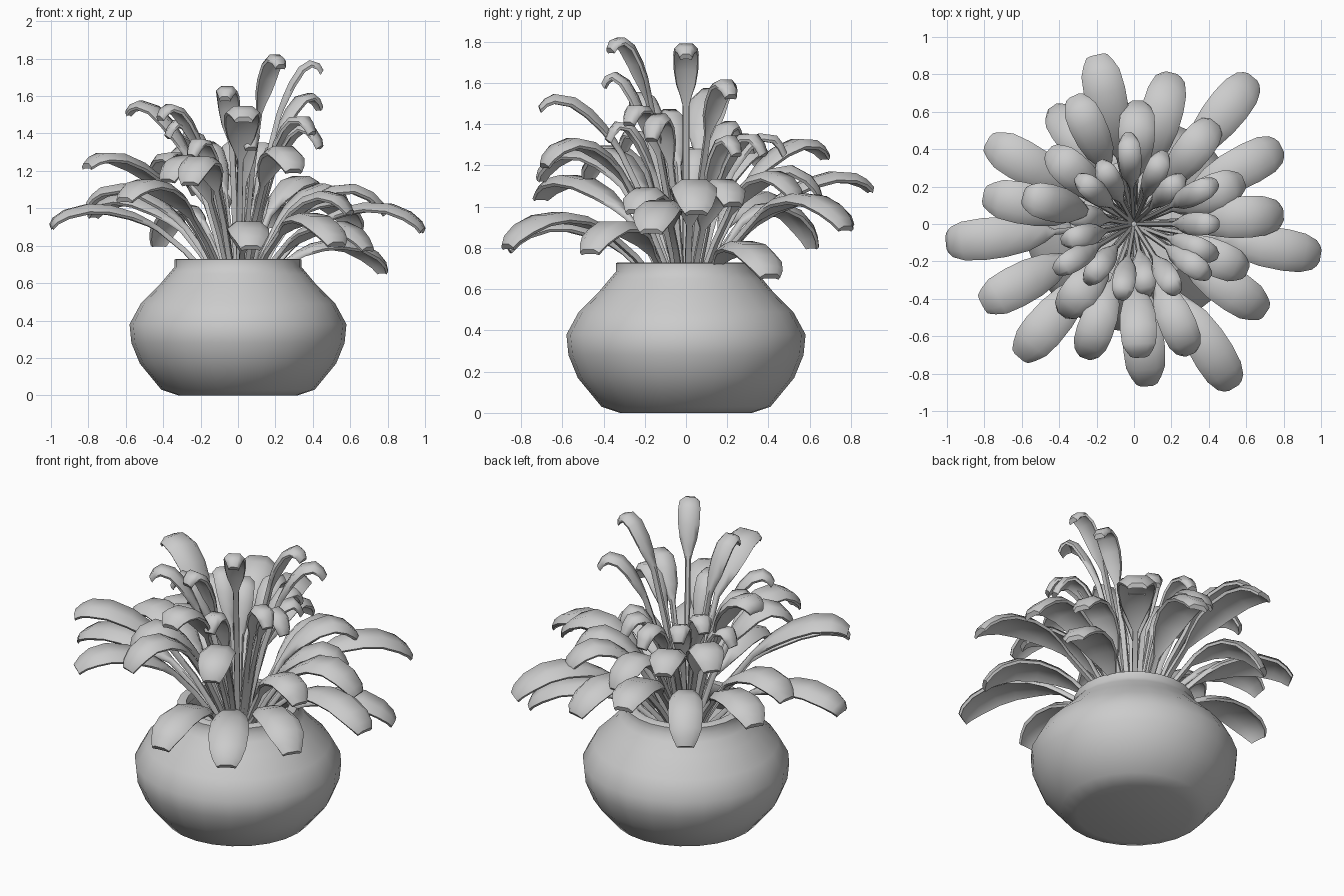
import bpy, bmesh, math
from mathutils import Vector

cube = bpy.data.objects.get("Cube")
if cube:
    bpy.data.objects.remove(cube, do_unlink=True)

grey = bpy.data.materials.new("plain grey")
grey.diffuse_color = (0.6, 0.6, 0.6, 1)
grey.use_nodes = True
grey.node_tree.nodes["Principled BSDF"].inputs["Base Color"].default_value = (0.6, 0.6, 0.6, 1)


def finish(bm, name, angle):
    """Turn a bmesh into a shaded object with the shared material."""
    bmesh.ops.recalc_face_normals(bm, faces=bm.faces)
    mesh = bpy.data.meshes.new(name)
    bm.to_mesh(mesh)
    bm.free()
    mesh.materials.append(grey)
    obj = bpy.data.objects.new(name, mesh)
    bpy.context.collection.objects.link(obj)
    bpy.ops.object.select_all(action='DESELECT')
    obj.select_set(True)
    bpy.context.view_layer.objects.active = obj
    bpy.ops.object.shade_smooth_by_angle(angle=math.radians(angle))


def loft(bm, rings):
    """Skin closed rings of points and cap both ends."""
    loops = [[bm.verts.new(p) for p in ring] for ring in rings]
    for a, b in zip(loops, loops[1:]):
        for i in range(len(a)):
            j = (i + 1) % len(a)
            bm.faces.new((a[i], a[j], b[j], b[i]))
    bm.faces.new(loops[0])
    bm.faces.new(loops[-1])


def lathe(name, profile, sides=24):
    bm = bmesh.new()
    turn = [math.tau * i / sides for i in range(sides)]
    loft(bm, [[(r * math.cos(a), r * math.sin(a), z) for a in turn] for r, z in profile])
    finish(bm, name, 45)


# Pot: outer belly, rim band, then the hollow inside
lathe("pot", [(0.32, 0), (0.41, 0.03), (0.525, 0.17), (0.57, 0.28), (0.58, 0.38),
              (0.52, 0.49), (0.42, 0.59), (0.37, 0.65), (0.34, 0.685), (0.34, 0.725),
              (0.33, 0.73), (0.29, 0.73), (0.29, 0.68), (0.36, 0.6), (0.45, 0.5)])

BASE = 0.45
CURL = 0.05
# Blade outline: distance back from the tip, and share of full width
OUTLINE = [(1, 0.1), (0.88, 0.45), (0.72, 0.78), (0.52, 0.96), (0.32, 1),
           (0.15, 0.93), (0.05, 0.72), (0, 0.5)]


def arch_path(reach, peak, fall):
    """Sample an arching stem as (radius, height) points."""
    p = [Vector(c) for c in ((0.02, BASE), (0.24 * reach, BASE + 0.55 * (peak - BASE)),
                             (0.6 * reach, peak + 0.5 * fall + 0.03), (reach, peak - fall + CURL))]
    pts = []
    for i in range(61):
        t = i / 60
        s = 1 - t
        pts.append(p[0] * s**3 + p[1] * 3 * s * s * t + p[2] * 3 * s * t * t + p[3] * t**3)
    k = (peak - BASE) / (max(q.y for q in pts) - BASE)
    return [Vector((q.x, BASE + (q.y - BASE) * k)) for q in pts]


def add_leaf(bm, x, y, peak, fall, half, blade):
    path = arch_path(math.hypot(x, y), peak - 0.01, fall)
    out = Vector((x, y, 0)).normalized()
    side = Vector((-out.y, out.x, 0))
    dist = [0]
    for a, b in zip(path, path[1:]):
        dist.append(dist[-1] + (b - a).length)
    total = dist[-1]
    blade = min(blade, total * 0.72)
    stations = [((total - blade) * f, 0) for f in (0, 0.35, 0.7)]
    stations += [(total - u * blade, w) for u, w in OUTLINE]
    rings = []
    for d, share in stations:
        i = min(range(len(path)), key=lambda n: abs(dist[n] - d))
        a, b = path[max(i - 1, 0)], path[min(i + 1, len(path) - 1)]
        tan = (b - a).normalized()
        up = out * -tan.y + Vector((0, 0, tan.x))
        mid = out * path[i].x + Vector((0, 0, path[i].y))
        w = max(share * half, 0.016)
        sag = 0.24 * w * share
        thick = 0.014
        # Arched section: top skin from left to right, then underside back
        section = [(-1, -sag), (-0.55, thick), (0.55, thick), (1, -sag),
                   (0.9, -sag - thick), (0.5, -thick), (-0.5, -thick), (-0.9, -sag - thick)]
        rings.append([mid + side * (u * w) + up * v for u, v in section])
    # Curl the tip downward
    for ring, part in zip(rings[-3:], (0.15, 0.5, 1)):
        for point in ring:
            point.z -= CURL * part
    loft(bm, rings)


# Each leaf: tip x, tip y, top of the arch, fall from there to the tip
large = [(-.2, .9, 1.17, .1), (.2, .8, 1.06, .19), (.63, .78, 1.06, .2), (.78, .41, .83, .18),
         (.79, .05, 1.13, .2), (.99, -.17, 1.03, .18), (.7, -.47, .93, .17), (.53, -.87, .97, .19),
         (.07, -.86, .93, .16), (-.61, -.71, 1.15, .13), (-.81, -.43, 1.3, .08),
         (-1, -.1, 1.02, .14), (-.8, .15, 1.13, .14), (-.78, .44, 1.07, .13)]
medium = [(.03, -.71, 1.55, .09), (.3, -.69, 1.33, .18), (-.26, -.71, 1.28, .2),
          (-.43, .62, 1.02, .25), (-.32, .68, 1.33, .11), (.43, .54, 1.17, .17),
          (.02, .65, 1.2, .2), (-.59, .15, 1.58, .08), (-.45, .39, 1.3, .15),
          (.58, .23, 1.13, .15), (.6, -.25, 1.09, .14), (-.38, -.48, 1.28, .18)]
small = [(.45, 0, 1.8, .09), (.44, .22, 1.62, .12), (.44, -.17, 1.45, .18), (.4, -.28, 1.5, .14),
         (.23, -.37, 1.83, .09), (.07, -.38, 1.42, .14), (-.07, -.4, 1.66, .09),
         (-.25, -.31, 1.38, .14), (-.42, -.25, 1.56, .1), (-.38, -.09, 1.48, .14),
         (-.37, .06, 1.3, .14), (-.3, .25, 1.42, .12), (-.18, .33, 1.36, .12),
         (-.03, .48, 1.36, .15), (.16, .38, 1.36, .15), (.26, .25, 1.35, .13)]

# Leaf tiers: half width and blade length
for name, tier, half, blade in (("outer_leaves", large, 0.112, 0.62),
                                ("middle_leaves", medium, 0.098, 0.52),
                                ("inner_leaves", small, 0.062, 0.42)):
    bm = bmesh.new()
    for leaf in tier:
        add_leaf(bm, *leaf, half, blade)
    finish(bm, name, 55)
